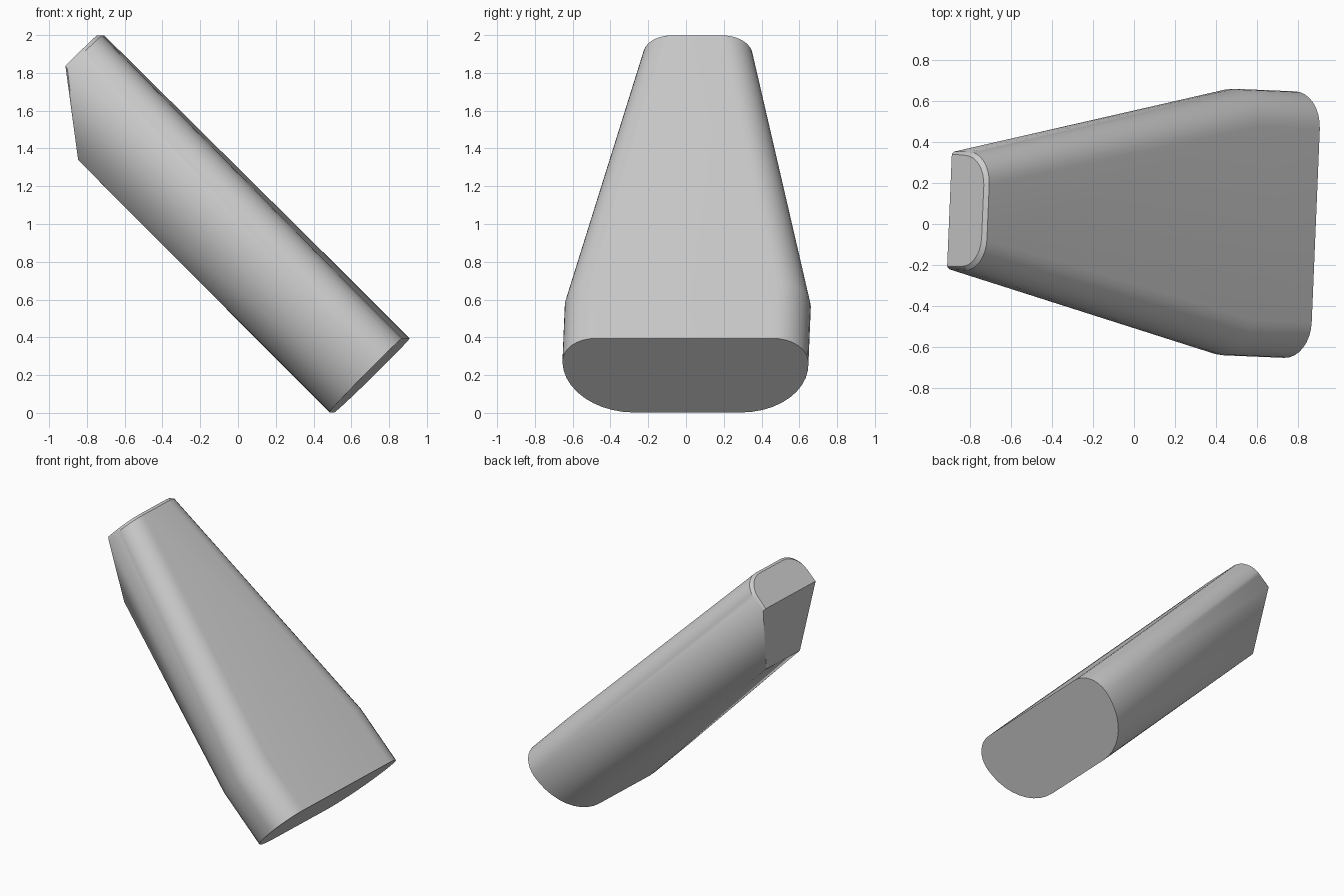
import bpy, bmesh
from math import sin, cos, pi, radians

cube = bpy.data.objects.get("Cube")
if cube:
    bpy.data.objects.remove(cube)

BACK, FRONT = 0.353, 0.908   # depth limits of the slab
bm = bmesh.new()


def add(depth, width, along):
    """Mirrored pair of points."""
    for side in (-1, 1):
        bm.verts.new((depth, side * width, along))


def corner(depth, width, rd, rw, along, steps):
    """Quarter ellipse ending at a rounded corner; sign of rd picks front or back."""
    for i in range(steps + 1):
        a = i / steps * pi / 2
        add(depth - rd + rd * sin(a), width - rw + rw * cos(a), along)


# Straight foot of the tapered block
for along in (-0.35, 0.07):
    corner(FRONT, 0.652, 0.18, 0.18, along, 8)
    corner(BACK, 0.652, -0.375, 0.37, along, 10)

# Narrow end: rounded front, chamfered rim, slanted back cut
corner(FRONT, 0.29, 0.145, 0.155, 1.918, 8)
corner(FRONT - 0.018, 0.272, 0.135, 0.145, 1.937, 8)
add(0.657, 0.288, 1.918)
add(0.66, 0.275, 1.937)
add(BACK, 0.185, 1.54)

# Skin the sections and merge the flat areas
hull = bmesh.ops.convex_hull(bm, input=bm.verts[:])
loose = [v for v in bm.verts if not v.link_faces]
bmesh.ops.delete(bm, geom=loose, context='VERTS')
bmesh.ops.dissolve_limit(bm, angle_limit=radians(0.5), verts=bm.verts[:], edges=bm.edges[:])
bmesh.ops.recalc_face_normals(bm, faces=bm.faces[:])

mesh = bpy.data.meshes.new("tapered_block")
bm.to_mesh(mesh)
bm.free()
block = bpy.data.objects.new("tapered_block", mesh)
bpy.context.collection.objects.link(block)

# Lean the block and turn it slightly
block.rotation_euler = (0, radians(-45), radians(-2.4))
block.location = (0, 0.029, 0)

grey = bpy.data.materials.new("light_grey")
grey.use_nodes = True
grey.diffuse_color = (0.6, 0.6, 0.6, 1)
grey.node_tree.nodes["Principled BSDF"].inputs["Base Color"].default_value = (0.6, 0.6, 0.6, 1)
mesh.materials.append(grey)

bpy.context.view_layer.objects.active = block
block.select_set(True)
bpy.ops.object.shade_smooth_by_angle(angle=radians(25))
